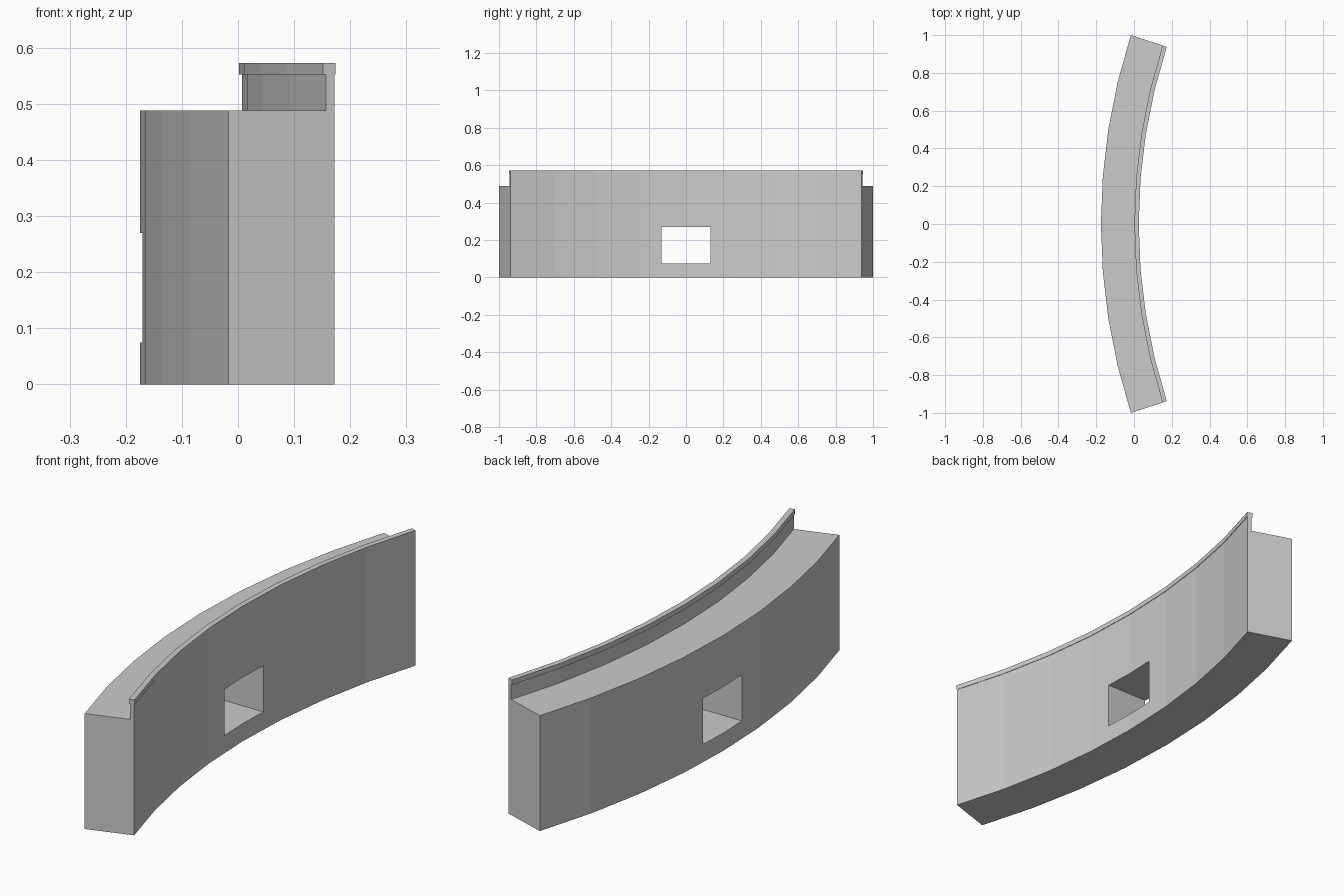
import bpy, bmesh, math

if "Cube" in bpy.data.objects:
    bpy.data.objects.remove(bpy.data.objects["Cube"])

CX = 3.061            # arc centre on the x axis
SEGS = 8
HALF = math.radians(18)

# Wall cross-section (radius, z): block, thin parapet and overhanging coping lip
PROFILE = [(3.236, 0), (3.236, 0.488), (3.054, 0.488), (3.054, 0.552),
           (3.059, 0.552), (3.059, 0.573), (3.036, 0.573), (3.036, 0.552),
           (3.038, 0.552), (3.038, 0)]


def make_object(name, bm):
    bmesh.ops.recalc_face_normals(bm, faces=bm.faces)
    mesh = bpy.data.meshes.new(name)
    bm.to_mesh(mesh)
    bm.free()
    obj = bpy.data.objects.new(name, mesh)
    bpy.context.collection.objects.link(obj)
    return obj


# Curved wall: sweep the profile along the faceted arc and cap both ends
bm = bmesh.new()
rings = []
for i in range(SEGS + 1):
    a = -HALF + 2 * HALF * i / SEGS
    rings.append([bm.verts.new((CX - r * math.cos(a), r * math.sin(a), z))
                  for r, z in PROFILE])
n = len(PROFILE)
for r0, r1 in zip(rings, rings[1:]):
    for j in range(n):
        k = (j + 1) % n
        bm.faces.new((r0[j], r0[k], r1[k], r1[j]))
bm.faces.new(rings[0])
bm.faces.new(rings[-1])
wall = make_object("curved_wall", bm)

# Window opening through the middle of the wall
bm = bmesh.new()
bmesh.ops.create_cube(bm, size=1)
bmesh.ops.scale(bm, vec=(0.8, 0.26, 0.195), verts=bm.verts)
bmesh.ops.translate(bm, vec=(-0.05, 0, 0.1725), verts=bm.verts)
cutter = make_object("window_cutter", bm)
cutter.hide_render = True

mod = wall.modifiers.new("window", 'BOOLEAN')
mod.operation = 'DIFFERENCE'
mod.solver = 'EXACT'
mod.object = cutter
bpy.context.view_layer.objects.active = wall
bpy.ops.object.modifier_apply(modifier=mod.name)
bpy.data.objects.remove(cutter)
